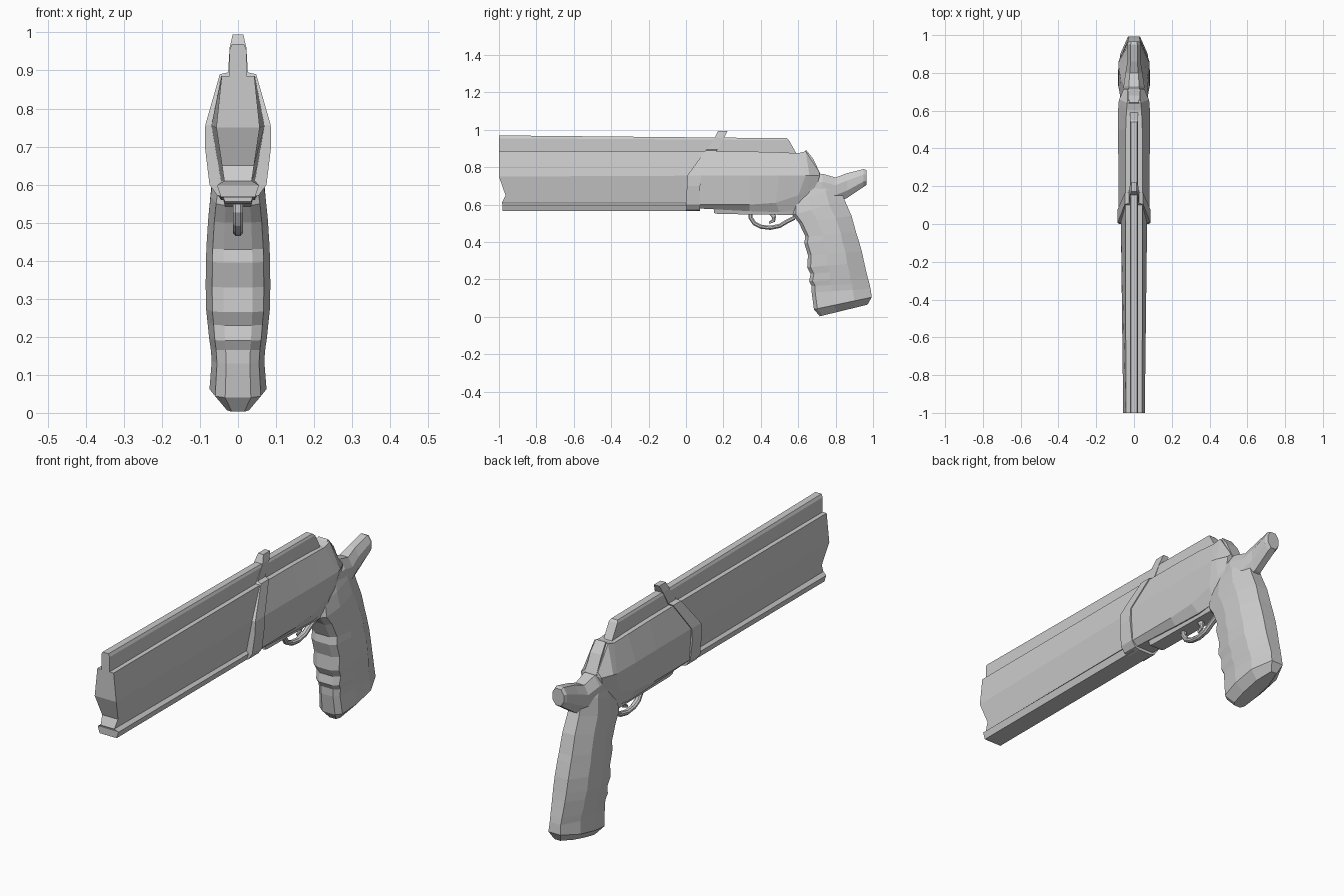
import bpy, bmesh
from mathutils import Vector


def loft(name, sections):
    """Skin between half sections [(x, y, z)...], each mirrored over x = 0."""
    bm = bmesh.new()
    rings = []
    for half in sections:
        pts = list(half) + [(-x, y, z) for x, y, z in reversed(half)]
        rings.append([bm.verts.new(p) for p in pts])
    n = len(rings[0])
    for a, b in zip(rings, rings[1:]):
        for i in range(n):
            j = (i + 1) % n
            bm.faces.new((a[i], a[j], b[j], b[i]))
    for r in (rings[0], rings[-1]):
        for i in range(n // 2 - 1):
            bm.faces.new((r[i], r[i + 1], r[n - 2 - i], r[n - 1 - i]))
    bmesh.ops.recalc_face_normals(bm, faces=bm.faces)
    me = bpy.data.meshes.new(name)
    bm.to_mesh(me)
    bm.free()
    ob = bpy.data.objects.new(name, me)
    bpy.context.collection.objects.link(ob)
    return ob


def rod(name, path, radii, flat=1.0):
    """Eight-sided-ish strip swept along a (y, z) path, lofted across x."""
    secs = []
    for i, (y, z) in enumerate(path):
        a, b = path[max(i - 1, 0)], path[min(i + 1, len(path) - 1)]
        t = Vector((b[0] - a[0], b[1] - a[1])).normalized()
        r = radii[i]
        ring = [(r * flat * 0.5, -r), (r * flat, -r * 0.4), (r * flat, r * 0.4), (r * flat * 0.5, r)]
        secs.append([(x, y - t.y * d, z + t.x * d) for x, d in ring])
    return loft(name, secs)


# Barrel with flared lower rail
loft("barrel", [
    [(.045, -.98, .567), (.055, -.98, .598), (.036, -.985, .61),
     (.042, -.965, .65), (.057, -1, .75), (.043, -1, .885)],
    [(.045, .05, .567), (.055, .05, .598), (.045, .05, .61),
     (.052, .05, .65), (.07, .05, .755), (.045, .14, .885)]])

# Sighting rib on top
loft("top_rib", [
    [(.022, -1, .88), (.022, -1, .955), (.016, -1, .97)],
    [(.022, .59, .875), (.022, .55, .945), (.016, .54, .955)]])

# Slanted band wrapping barrel and rib
band = [(.03, .565, 0, .075), (.055, .572, 0, .075), (.075, .6, 0, .075),
        (.087, .7, .005, .076), (.086, .757, .008, .08), (.048, .89, .105, .165),
        (.026, .895, .11, .17), (.022, .96, .155, .205), (.014, .995, .172, .222)]
loft("band", [[(x, y0, z) for x, z, y0, y1 in band],
              [(x, y1, z) for x, z, y0, y1 in band]])

# Main frame, tapering into the grip
loft("frame", [
    [(.045, .06, .58), (.07, .06, .6), (.082, .065, .755), (.044, .15, .885)],
    [(.045, .34, .565), (.07, .34, .6), (.083, .34, .755), (.045, .34, .884)],
    [(.045, .5, .56), (.068, .48, .61), (.085, .5, .755), (.044, .5, .88)],
    [(.04, .60, .57), (.066, .6, .65), (.083, .64, .755), (.04, .6, .875)],
    [(.04, .64, .60), (.06, .65, .68), (.078, .66, .755), (.036, .64, .885)],
    [(.03, .70, .62), (.05, .70, .70), (.055, .715, .755), (.033, .712, .775)]])

# Raised panel on the rear slope
loft("rear_panel", [
    [(.026, .62, .87), (.026, .643, .892)],
    [(.03, .66, .84), (.03, .68, .845)],
    [(.03, .69, .76), (.03, .72, .762)]])

# Plate below the frame
loft("under_plate", [
    [(.035, .15, .555), (.045, .15, .59)],
    [(.035, .17, .55), (.045, .17, .59)],
    [(.035, .56, .545), (.05, .56, .60)],
    [(.025, .64, .53), (.05, .66, .63)]])

# Trigger guard and trigger
rod("trigger_guard", [(.345, .555), (.345, .53), (.365, .50), (.40, .482), (.45, .476),
                      (.50, .486), (.54, .51), (.58, .53)], [.011] * 8, 1.2)
rod("trigger", [(.455, .56), (.47, .535), (.468, .515), (.445, .503)],
    [.015, .012, .01, .006], .8)

# Grip: (front y, z, back y, z, half width), with finger steps down the front
grip = [(.62, .69, .76, .755, .045), (.575, .61, .82, .70, .06),
        (.57, .545, .85, .62, .072), (.605, .50, .885, .54, .078),
        (.638, .43, .91, .45, .083), (.632, .395, .92, .42, .084),
        (.652, .33, .94, .35, .085), (.648, .265, .953, .29, .084),
        (.666, .23, .962, .25, .08), (.658, .19, .972, .21, .076),
        (.672, .165, .98, .18, .072), (.672, .13, .987, .15, .069),
        (.684, .04, .993, .105, .075), (.715, .003, .97, .065, .036)]
loft("grip", [[(w * k, y0 + (y1 - y0) * t, z0 + (z1 - z0) * t)
               for k, t in ((.45, 0), (.8, .06), (1, .35), (.97, .7), (.42, 1))]
              for y0, z0, y1, z1, w in grip])

# Rear spur: (y, bottom z, top z, half width)
spur = [(.67, .64, .755, .05), (.73, .62, .765, .055), (.80, .61, .745, .045),
        (.86, .635, .768, .035), (.95, .695, .79, .036), (.965, .705, .785, .03)]
loft("spur", [[(w * k, y, z0 + (z1 - z0) * t)
               for k, t in ((.45, 0), (1, .3), (1, .7), (.5, 1))]
              for y, z0, z1, w in spur])
